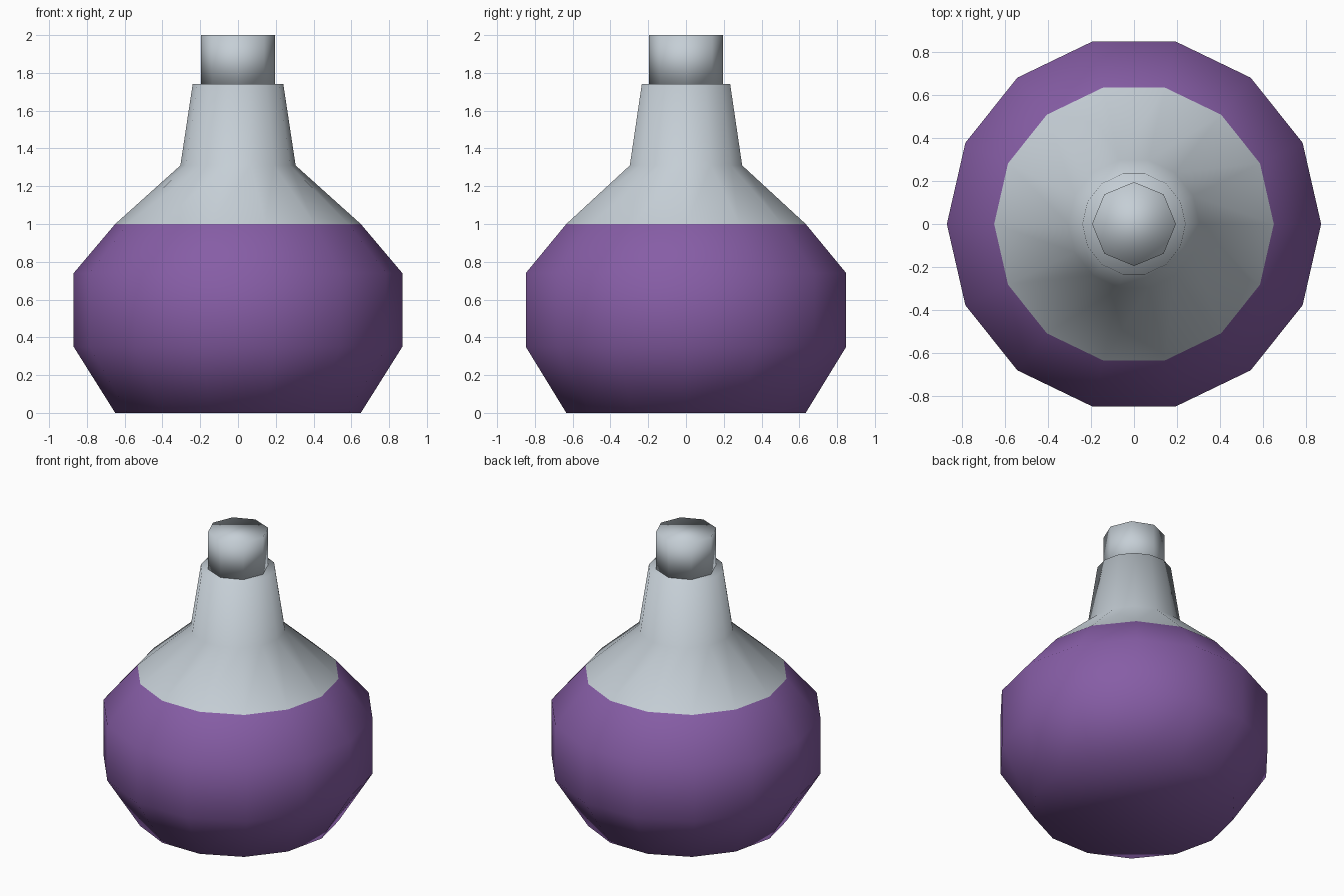
import bpy
import bmesh
from math import cos, sin, tau

cube = bpy.data.objects.get("Cube")
if cube:
    bpy.data.objects.remove(cube, do_unlink=True)


def make_material(name, color):
    mat = bpy.data.materials.new(name)
    mat.use_nodes = True
    mat.diffuse_color = (*color, 1)
    bsdf = mat.node_tree.nodes["Principled BSDF"]
    bsdf.inputs["Base Color"].default_value = (*color, 1)
    bsdf.inputs["Roughness"].default_value = 0.8
    return mat


purple = make_material("purple liquid", (0.24, 0.11, 0.38))
glass = make_material("pale grey glass", (0.56, 0.62, 0.67))


def lathe(name, profile, sides, materials, split=None):
    """Smooth closed turned part; faces above the split height use the second material."""
    bm = bmesh.new()
    rings = [[bm.verts.new((r * cos(tau * i / sides), r * sin(tau * i / sides), z))
              for i in range(sides)] for r, z in profile]
    for low, high in zip(rings, rings[1:]):
        for i in range(sides):
            j = (i + 1) % sides
            bm.faces.new((low[i], low[j], high[j], high[i]))
    bm.faces.new(rings[0][::-1])
    bm.faces.new(rings[-1])
    for face in bm.faces:
        face.smooth = True
        if split is not None and face.calc_center_median().z > split:
            face.material_index = 1
    mesh = bpy.data.meshes.new(name)
    bm.to_mesh(mesh)
    bm.free()
    for mat in materials:
        mesh.materials.append(mat)
    obj = bpy.data.objects.new(name, mesh)
    bpy.context.collection.objects.link(obj)
    return obj


# Flask: filled round belly, sloping shoulder and tapered neck
lathe("flask", [(0.65, 0), (0.87, 0.35), (0.87, 0.74), (0.65, 1.0),
                (0.305, 1.31), (0.24, 1.74)], 14, [purple, glass], split=1.0)

# Stopper: octagonal plug seated on the neck
lathe("stopper", [(0.195, 1.735), (0.195, 2.0)], 8, [glass])
